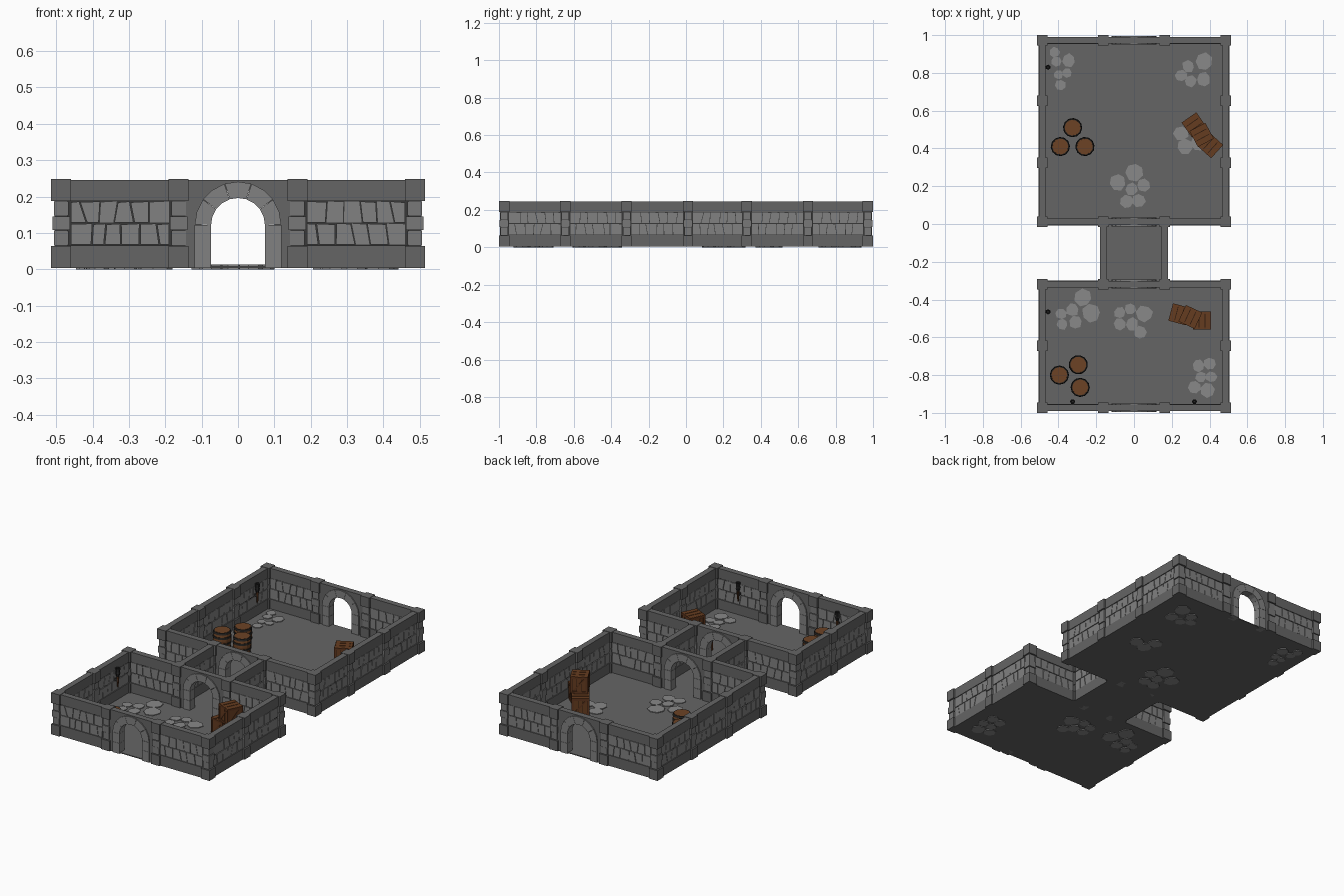
import bpy, bmesh, random
from math import sin, cos, pi, radians, atan2, hypot
from mathutils import Matrix, Vector

if "Cube" in bpy.data.objects:
    bpy.data.objects.remove(bpy.data.objects["Cube"])

random.seed(4)
parts = {}


def mesh(name):
    return parts.setdefault(name, bmesh.new())


def frame(x, y, z=0, deg=0):
    return Matrix.Translation((x, y, z)) @ Matrix.Rotation(radians(deg), 4, 'Z')


def prism(name, M, profile, t, off=0):
    """Extrude an (x, z) profile through thickness t along local y."""
    bm = mesh(name)
    a = [bm.verts.new(M @ Vector((u, off - t / 2, v))) for u, v in profile]
    b = [bm.verts.new(M @ Vector((u, off + t / 2, v))) for u, v in profile]
    bm.faces.new(a)
    bm.faces.new(b[::-1])
    for i in range(len(a)):
        j = (i + 1) % len(a)
        bm.faces.new((a[i], b[i], b[j], a[j]))


def box(name, M, x0, x1, z0, z1, t, off=0):
    prism(name, M, [(x0, z0), (x1, z0), (x1, z1), (x0, z1)], t, off)


def lathe(name, M, profile, n):
    bm = mesh(name)
    rings = [[bm.verts.new(M @ Vector((r * cos(2 * pi * k / n), r * sin(2 * pi * k / n), z)))
              for k in range(n)] for r, z in profile]
    for a, b in zip(rings, rings[1:]):
        for k in range(n):
            bm.faces.new((a[k], a[(k + 1) % n], b[(k + 1) % n], b[k]))
    bm.faces.new(rings[0][::-1])
    bm.faces.new(rings[-1])


ZB, ZM, ZC, ZT = 0.066, 0.127, 0.188, 0.248   # base, course joint, cap, top


def wall(x0, y0, x1, y1):
    """Wall bay between two pillar centres: base, two brick courses, cap."""
    L = hypot(x1 - x0, y1 - y0)
    M = frame(x0, y0, 0, atan2(y1 - y0, x1 - x0) * 180 / pi)
    box('wall_base', M, 0.01, L - 0.01, 0.004, ZB, 0.036)
    box('wall_cap', M, 0.01, L - 0.01, ZC, ZT - 0.002, 0.034)
    box('mortar_core', M, 0.01, L - 0.01, ZB - 0.01, ZC + 0.01, 0.022)
    n = max(3, round((L - 0.05) / 0.046))
    w = (L - 0.05) / n
    for row, (z0, z1) in enumerate(((ZB, ZM), (ZM, ZC))):
        joints = [[0.025 + w * (i + (0 if i in (0, n) else (row - 0.5) * 0.4 + random.uniform(-.14, .14)))
                   + (0 if i in (0, n) else random.uniform(-.005, .005) * k) for k in (1, -1)]
                  for i in range(n + 1)]
        g = 0.0016
        for a, b in zip(joints, joints[1:]):
            dz = random.uniform(0, 0.003)
            prism('bricks', M, [(a[0] + g, z0 + g), (b[0] - g, z0 + g), (b[1] - g, z1 - g - dz),
                                (a[1] + g, z1 - g)], 0.031 + random.uniform(-.002, .002))


def pillar(x, y):
    M = frame(x, y)
    box('pillar_base', M, -.0275, .0275, 0.004, ZB - .002, .055)
    box('pillar_cap', M, -.0275, .0275, ZC, ZT, .055)
    box('mortar_core', M, -.018, .018, ZB - .01, ZC + .01, .036)
    h = (ZC - ZB) / 3
    for i in range(3):
        s = 0.024 if i == 1 else 0.020
        box('pillar_blocks', M, -s, s, ZB + i * h + .001, ZB + (i + 1) * h - .002, 2 * s)


def arch(y):
    """Doorway: two jamb blocks each side, five voussoirs and a spandrel."""
    M = frame(0, y)
    ri, ro, zc = 0.074, 0.119, 0.122
    P = lambda r, d: (r * cos(radians(d)), zc + r * sin(radians(d)))
    for s in (-1, 1):
        for z0, z1 in ((0.004, ZB - .001), (ZB, zc - .0005)):
            box('arch_jambs', M, *sorted((s * ri, s * ro)), z0, z1, 0.046)
    for k in range(5):
        a = 36 * k
        d = [a + .3, a + 18, a + 35.7]
        prism('arch_voussoirs', M, [P(ro, v) for v in d] + [P(ri, v) for v in d[::-1]], 0.046)
    prism('arch_spandrel', M, [(-.15, .004), (-.1, .004)] + [P(.1, 180 - 18 * k) for k in range(11)]
          + [(.1, .004), (.15, .004), (.15, ZT - .002), (-.15, ZT - .002)], 0.034)


# Rooms: (front wall y, back wall y, side pillar ys)
X, XD = 0.4865, 0.163
for y0, y1, mids in ((-.972, -.318, [-.645]), (.011, .972, [.325, .652])):
    ys = [y0] + mids + [y1]
    for s in (-1, 1):
        for y in ys:
            pillar(s * X, y)
        for a, b in zip(ys, ys[1:]):
            wall(s * X, a, s * X, b)
        for y in (y0, y1):
            pillar(s * XD, y)
            wall(s * XD, y, s * X, y)
    arch(y0)
    arch(y1)

# Corridor walls
for s in (-1, 1):
    wall(s * XD, -.318, s * XD, .011)

# Floors
for x, y0, y1 in ((.497, -.985, -.305), (.175, -.305, -.002), (.497, -.002, .985)):
    box('floor', frame(0, (y0 + y1) / 2), -x, x, 0.004, 0.009, y1 - y0)

# Flagstone patches, proud of both faces of the floor
patches = [
    [(-.41, .86), (-.40, .79), (-.345, .865), (-.355, .80), (-.39, .735), (-.42, .91)],
    [(.37, .86), (.37, .765), (.25, .785), (.287, .835), (.30, .755)],
    [(.25, .48), (.27, .41), (.34, .43)],
    [(0, .275), (-.085, .22), (-.012, .185), (.05, .205), (-.04, .12), (.025, .125)],
    [(-.27, -.39), (-.325, -.455), (-.38, -.53), (-.31, -.52), (-.225, -.47), (-.385, -.475)],
    [(-.02, -.45), (-.075, -.53), (-.01, -.53), (.055, -.475), (.035, -.575), (-.075, -.47)],
    [(.34, -.75), (.40, -.74), (.32, -.865), (.355, -.81), (.41, -.81), (.39, -.88)]]
flip = Matrix.Rotation(pi / 2, 4, 'X')
for p in patches:
    for c in p:
        r = min(.05, .56 * min(hypot(c[0] - q[0], c[1] - q[1]) for q in p if q != c))
        a0 = random.random() * 6
        poly = [(r * random.uniform(.85, 1.08) * cos(a0 + k * pi / 3.5),
                 r * random.uniform(.85, 1.08) * sin(a0 + k * pi / 3.5)) for k in range(7)]
        prism('flagstones', frame(*c, 0.0065) @ flip, poly, 0.013)

# Barrels
for x, y in ((-.325, .51), (-.39, .41), (-.26, .41), (-.395, -.80), (-.295, -.745), (-.285, -.865)):
    M = frame(x, y, .008, random.uniform(0, 30))
    lathe('barrel_staves', M, [(.041, 0), (.047, .03), (.049, .054), (.047, .078), (.042, .104)], 12)
    for z, ra, rb in ((.003, .044, .047), (.032, .050, .051), (.066, .051, .050), (.092, .050, .047)):
        lathe('barrel_hoops', M, [(ra - .006, z), (ra, z), (rb, z + .011), (rb - .006, z + .011)], 12)


def crate(x, y, z, deg, s=.095):
    M = frame(x, y, z, deg)
    h, e = s / 2, .011
    box('crate_gaps', M, -h + .005, h - .005, .005, s - .005, s - .01)
    for k in range(4):                       # framed sides with planks and a brace
        R = M @ Matrix.Rotation(k * pi / 2, 4, 'Z')
        for z0 in (0, s - e):
            box('crate_frame', R, -h, h, z0, z0 + e, e, -h + e / 2)
        box('crate_frame', R, -h, -h + e, e, s - e, e, -h + e / 2)
        prism('crate_frame', R, [(-h + e, e), (-h + 2 * e, e), (h - e, s - e), (h - 2 * e, s - e)],
              .006, -h + .004)
        for i in range(3):
            box('crate_planks', R, -.036 + i * .0245, -.013 + i * .0245, e, s - e, .004, -h + .005)
    for i in range(3):                       # lid boards
        a = -h + i * s / 3
        box('crate_planks', M, a + .002, a + s / 3 - .002, s - .004, s + .001, s)


# Crate piles: two on the floor, one across the top
for pile in (((.24, -.478, -15), (.36, -.512, 0), (.298, -.492, -25)),
             ((.318, .525, -55), (.405, .415, -42), (.358, .472, -62))):
    for i, (x, y, d) in enumerate(pile):
        crate(x, y, .009 + (i == 2) * .096, d)

# Wall torches: shaft, basket and bracket
for x, y, d in ((-.455, .83, 90), (-.455, -.465, 90), (-.325, -.94, 180), (.32, -.94, 180)):
    M = frame(x, y, 0, d)
    lathe('torch_shaft', M, [(.004, .095), (.008, .165)], 6)
    lathe('torch_basket', M, [(.008, .155), (.014, .175), (.012, .182), (.014, .205), (.009, .205), (.007, .19)], 6)
    box('torch_bracket', M, -.006, .006, .128, .142, .022, .009)

# Finish meshes and assign colours
colours = {'bricks': (.22,) * 3, 'pillar_blocks': (.19,) * 3, 'arch_jambs': (.22,) * 3,
           'arch_voussoirs': (.22,) * 3, 'flagstones': (.25,) * 3, 'mortar_core': (.04,) * 3,
           'barrel_staves': (.15, .055, .018), 'barrel_hoops': (.02, .018, .016),
           'crate_planks': (.13, .045, .014), 'crate_frame': (.11, .036, .012),
           'crate_gaps': (.03, .012, .005), 'torch_shaft': (.1, .035, .012),
           'torch_basket': (.02, .02, .02), 'torch_bracket': (.03, .03, .03)}
mats = {}
for name, bm in parts.items():
    bmesh.ops.recalc_face_normals(bm, faces=bm.faces[:])
    me = bpy.data.meshes.new(name)
    bm.to_mesh(me)
    bm.free()
    ob = bpy.data.objects.new(name, me)
    bpy.context.collection.objects.link(ob)
    c = colours.get(name, (.13, .13, .13))
    if c not in mats:
        mats[c] = bpy.data.materials.new(name + '_colour')
        mats[c].diffuse_color = (*c, 1)
    me.materials.append(mats[c])

for m in bpy.data.materials:
    if m.users and not m.is_grease_pencil:
        m.use_nodes = True
        m.node_tree.nodes["Principled BSDF"].inputs["Base Color"].default_value = m.diffuse_color
